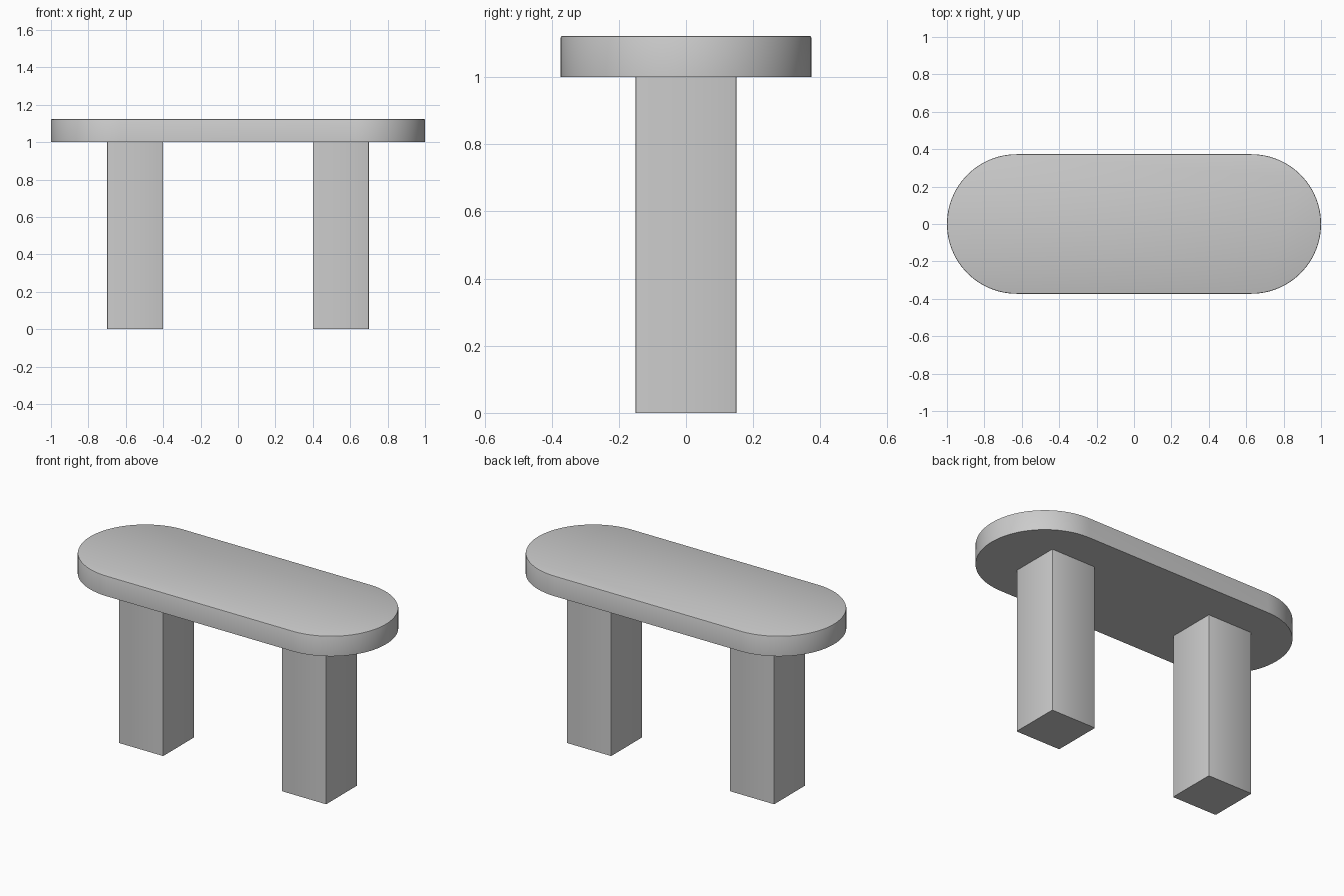
import bpy, bmesh
from math import pi, cos, sin

if "Cube" in bpy.data.objects:
    bpy.data.objects.remove(bpy.data.objects["Cube"])

EDGE = 0.005  # small softened edge


def prism(name, outline, z0, z1, pick_edges):
    """Extrude an outline upwards and soften the edges chosen by pick_edges."""
    bm = bmesh.new()
    base = bm.faces.new([bm.verts.new((x, y, z0)) for x, y in outline])
    top = bmesh.ops.extrude_face_region(bm, geom=[base], use_keep_orig=True)
    bmesh.ops.translate(bm, vec=(0, 0, z1 - z0),
                        verts=[g for g in top["geom"] if isinstance(g, bmesh.types.BMVert)])
    bmesh.ops.recalc_face_normals(bm, faces=bm.faces)
    bmesh.ops.bevel(bm, geom=[e for e in bm.edges if pick_edges(e)], offset=EDGE,
                    segments=2, profile=0.5, affect='EDGES')
    mesh = bpy.data.meshes.new(name)
    bm.to_mesh(mesh)
    bm.free()
    obj = bpy.data.objects.new(name, mesh)
    bpy.context.collection.objects.link(obj)
    bpy.context.view_layer.objects.active = obj
    bpy.ops.object.select_all(action='DESELECT')
    obj.select_set(True)
    bpy.ops.object.shade_smooth_by_angle(angle=pi / 6)
    return obj


# Table top: stadium-shaped slab with a softened upper rim
R, N, Z0, Z1 = 0.373, 48, 1.0, 1.123
stadium = [(side * (1 - R + R * cos(a)), side * R * sin(a))
           for side in (1, -1)
           for a in (-pi / 2 + pi * i / N for i in range(N + 1))]
prism("table_top", stadium, Z0, Z1,
      lambda e: all(v.co.z > Z1 - 1e-4 for v in e.verts))

# Legs: square posts with softened vertical edges
H = 0.15
for name, cx in (("left_leg", -0.55), ("right_leg", 0.55)):
    square = [(cx - H, -H), (cx + H, -H), (cx + H, H), (cx - H, H)]
    prism(name, square, 0.0, Z0,
          lambda e: abs(e.verts[0].co.z - e.verts[1].co.z) > 0.5)
